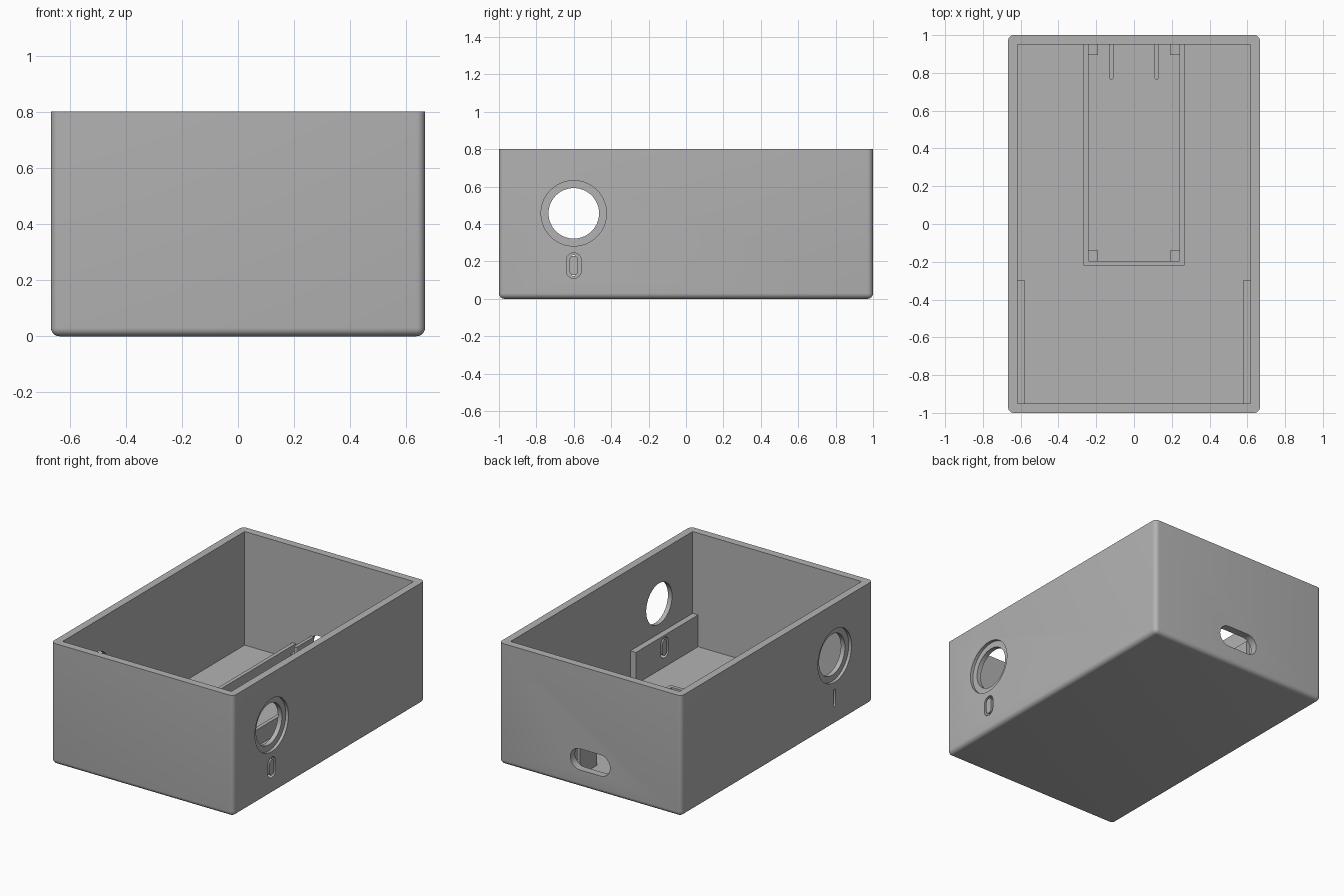
import bpy, bmesh, math
from mathutils import Matrix, Vector

old = bpy.data.objects.get("Cube")
if old:
    bpy.data.objects.remove(old, do_unlink=True)

W, L, H, T = 1.333, 2.0, 0.8, 0.05      # outer size and wall thickness
IX, IY = W / 2 - T, L / 2 - T           # inner half sizes
SIDE_Y = -0.6                           # position of the side openings

grey = bpy.data.materials.new("grey plastic")
grey.use_nodes = True
grey.diffuse_color = (0.45, 0.45, 0.45, 1)
grey.node_tree.nodes["Principled BSDF"].inputs["Base Color"].default_value = (0.45, 0.45, 0.45, 1)


def finish(name, bm):
    bmesh.ops.recalc_face_normals(bm, faces=bm.faces)
    mesh = bpy.data.meshes.new(name)
    bm.to_mesh(mesh)
    bm.free()
    mesh.materials.append(grey)
    ob = bpy.data.objects.new(name, mesh)
    bpy.context.collection.objects.link(ob)
    return ob


def box(name, x0, x1, y0, y1, z0, z1, round_edges=None, radius=0.03):
    bm = bmesh.new()
    size = Vector((abs(x1 - x0), y1 - y0, z1 - z0))
    mid = Vector((x0 + x1, y0 + y1, z0 + z1)) / 2
    bmesh.ops.create_cube(bm, size=1, matrix=Matrix.Translation(mid) @ Matrix.Diagonal(size).to_4x4())
    if round_edges:
        edges = [e for e in bm.edges if round_edges(e)]
        bmesh.ops.bevel(bm, geom=edges, offset=radius, segments=6, profile=0.5, affect='EDGES')
    return finish(name, bm)


def slot(name, axis, a, b, center, width, height, steps=16):
    """Rounded slot outline, pushed along x or y from a to b."""
    r = min(width, height) / 2
    du, dv = width / 2 - r, height / 2 - r
    bm = bmesh.new()
    ring = []
    for i in range(4 * steps):
        t = 2 * math.pi * (i + 0.5) / (4 * steps)
        c, s = math.cos(t), math.sin(t)
        u = center[0] + r * c + math.copysign(du, c)
        v = center[1] + r * s + math.copysign(dv, s)
        ring.append(bm.verts.new((a, u, v) if axis == 'X' else (u, a, v)))
    face = bm.faces.new(ring)
    out = bmesh.ops.extrude_face_region(bm, geom=[face])
    step = Vector((b - a, 0, 0)) if axis == 'X' else Vector((0, b - a, 0))
    bmesh.ops.translate(bm, verts=[g for g in out["geom"] if isinstance(g, bmesh.types.BMVert)], vec=step)
    return finish(name, bm)


def cut(target, cutters):
    for c in cutters:
        m = target.modifiers.new("cut", 'BOOLEAN')
        m.operation, m.solver, m.object = 'DIFFERENCE', 'EXACT', c
    bpy.context.view_layer.update()
    dg = bpy.context.evaluated_depsgraph_get()
    mesh = bpy.data.meshes.new_from_object(target.evaluated_get(dg))
    target.modifiers.clear()
    target.data = mesh


# Open box, rounded on all outer edges but the rim
case = box("case", -W / 2, W / 2, -L / 2, L / 2, 0, H,
           lambda e: min(v.co.z for v in e.verts) < H / 2)
parts = [case]

# Low plates along the inside of both side walls
plates = {}
for side, s in (("left", 1), ("right", -1)):
    x = sorted((s * IX, s * (IX - 0.04)))
    plates[s] = box(side + "_inner_plate", *x, -IY, -0.3, T, 0.26)
    parts.append(plates[s])

# Openings: cavity, round side holes with recesses, side slots, back port
cavity = box("cavity_cutter", -IX, IX, -IY, IY, T, H + 0.2)
hole = slot("hole_cutter", 'X', -1, 1, (SIDE_Y, 0.457), 0.27, 0.27)
recesses = [slot("recess_cutter", 'X', s * (W / 2 - 0.02), s, (SIDE_Y, 0.457), 0.35, 0.35)
            for s in (1, -1)]
wide = slot("wide_slot_cutter", 'X', 0.4, 1, (SIDE_Y, 0.178), 0.08, 0.136, 8)
thin = slot("thin_slot_cutter", 'X', -1, -0.4, (SIDE_Y, 0.178), 0.022, 0.115, 4)
port = slot("port_cutter", 'Y', 0.9, 1.1, (0, 0.185), 0.29, 0.14)
cut(case, [cavity, hole, *recesses, wide, thin, port])
cut(plates[1], [wide])
cut(plates[-1], [thin])
for c in (cavity, hole, *recesses, wide, thin, port):
    bpy.data.objects.remove(c, do_unlink=True)

# Core that fills the middle of the wide slot
parts.append(slot("left_slot_core", 'X', IX - 0.04, W / 2, (SIDE_Y, 0.178), 0.048, 0.104, 8))

# Tray walls against the back wall
TX, TY, TW, TZ = 0.267, -0.22, 0.025, 0.16
parts.append(box("tray_front_wall", -TX, TX, TY, TY + TW, T, TZ))
for side, s in (("left", 1), ("right", -1)):
    x = sorted((s * TX, s * (TX - TW)))
    parts.append(box(side + "_tray_wall", *x, TY + TW, IY, T, TZ))
    # Corner rests and a guide rib with a rounded end
    x = sorted((s * (TX - TW), s * 0.19))
    parts.append(box(side + "_front_rest", *x, TY + TW, -0.14, T, 0.115))
    parts.append(box(side + "_back_rest", *x, 0.895, IY, T, 0.115))
    parts.append(box(side + "_guide_rib", s * 0.12 - 0.011, s * 0.12 + 0.011, 0.765, IY, T, 0.24,
                     lambda e: max(v.co.y for v in e.verts) < 0.8
                     and abs(e.verts[0].co.z - e.verts[1].co.z) > 0.1, 0.01))

# Smooth shading with sharp corners
bpy.ops.object.select_all(action='DESELECT')
for ob in parts:
    ob.select_set(True)
bpy.context.view_layer.objects.active = case
bpy.ops.object.shade_smooth_by_angle(angle=math.radians(35))
